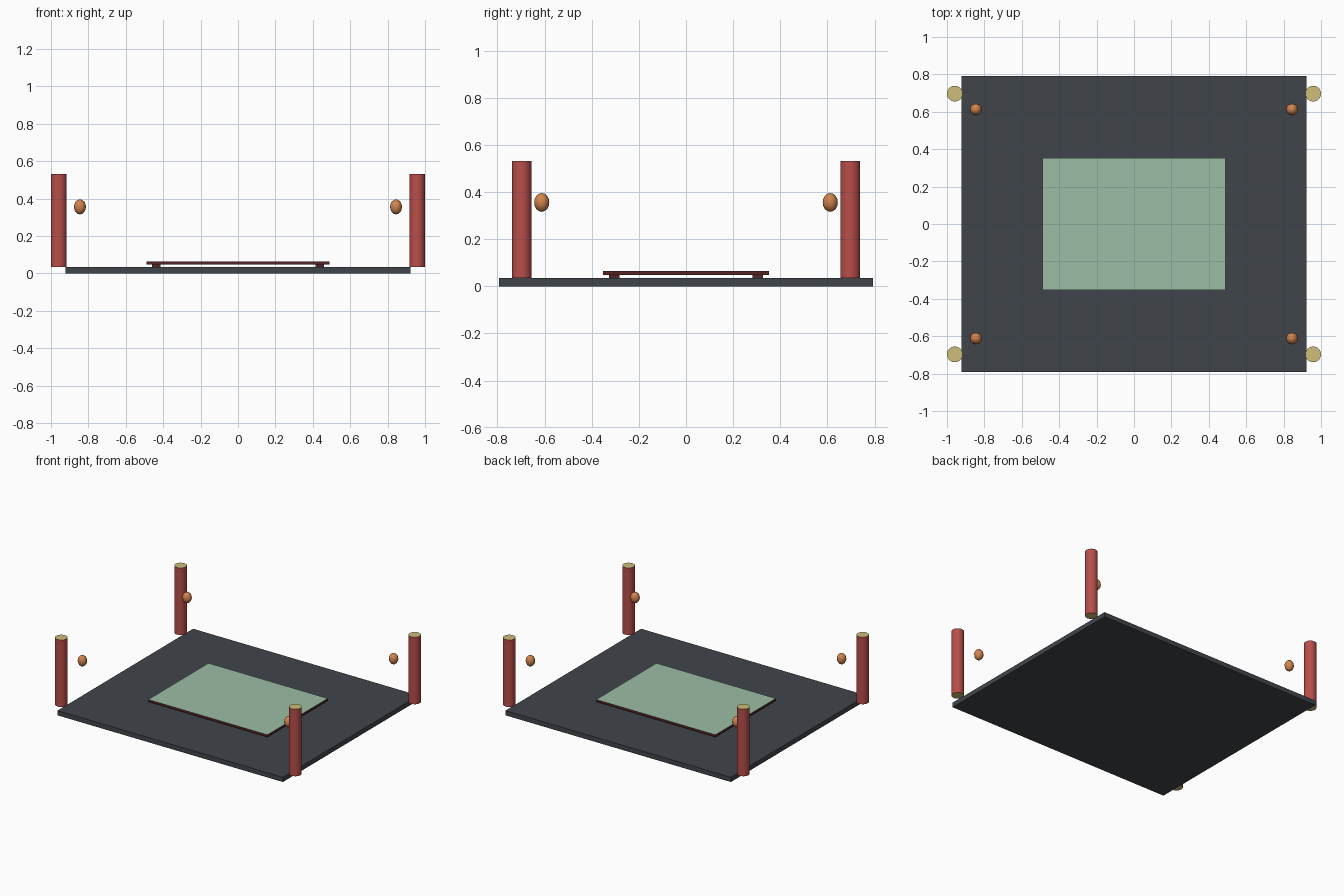
import bpy, bmesh

if "Cube" in bpy.data.objects:
    bpy.data.objects.remove(bpy.data.objects["Cube"])


def material(name, srgb):
    m = bpy.data.materials.new(name)
    lin = [((c / 255 + 0.055) / 1.055) ** 2.4 if c > 10 else c / 255 / 12.92 for c in srgb]
    m.diffuse_color = (*lin, 1)
    m.use_nodes = True
    m.node_tree.nodes["Principled BSDF"].inputs["Base Color"].default_value = m.diffuse_color
    return m


charcoal = material("charcoal", (64, 69, 75))
maroon = material("dark maroon", (84, 36, 38))
green = material("pale green", (156, 190, 165))
red = material("brick red", (184, 78, 74))
tan = material("tan", (208, 188, 120))
copper = material("copper", (208, 132, 78))


def box(name, x, y, z0, z1, sx, sy, *mats):
    """Box centred at x, y; a second material goes on the top face."""
    bpy.ops.mesh.primitive_cube_add(size=1, location=(x, y, (z0 + z1) / 2))
    o = bpy.context.object
    o.name = name
    o.scale = (sx, sy, z1 - z0)
    bpy.ops.object.transform_apply(location=False, rotation=False, scale=True)
    for m in mats:
        o.data.materials.append(m)
    if len(mats) > 1:
        for p in o.data.polygons:
            p.material_index = int(p.normal.z > 0.5)
    return o


# Floor slab and the low table top
box("base_slab", 0, 0, 0, 0.035, 1.845, 1.585, charcoal)
box("table_top", 0, 0, 0.048, 0.065, 0.976, 0.705, maroon, green)

for sx, side in ((-1, "left"), (1, "right")):
    for sy, end in ((-1, "front"), (1, "back")):
        tag = f"{end}_{side}"
        # Short feet under the table top
        box("table_foot_" + tag, sx * 0.437, sy * 0.305, 0.035, 0.048, 0.045, 0.045, maroon)

        # Corner posts with tan ends
        bpy.ops.mesh.primitive_cylinder_add(vertices=32, radius=0.042, depth=0.496,
                                            location=(sx * 0.958, sy * 0.697, 0.283))
        o = bpy.context.object
        o.name = "post_" + tag
        o.data.materials.append(red)
        o.data.materials.append(tan)
        for p in o.data.polygons:
            p.material_index = int(abs(p.normal.z) > 0.5)
        bpy.ops.object.shade_smooth_by_angle()

        # Floating lanterns
        bpy.ops.mesh.primitive_uv_sphere_add(segments=12, ring_count=8, radius=1,
                                             location=(sx * 0.845, sy * 0.612, 0.356))
        o = bpy.context.object
        o.name = "lantern_" + tag
        o.scale = (0.032, 0.032, 0.04)
        bpy.ops.object.transform_apply(location=False, rotation=False, scale=True)
        o.data.materials.append(copper)
        bpy.ops.object.shade_smooth()
